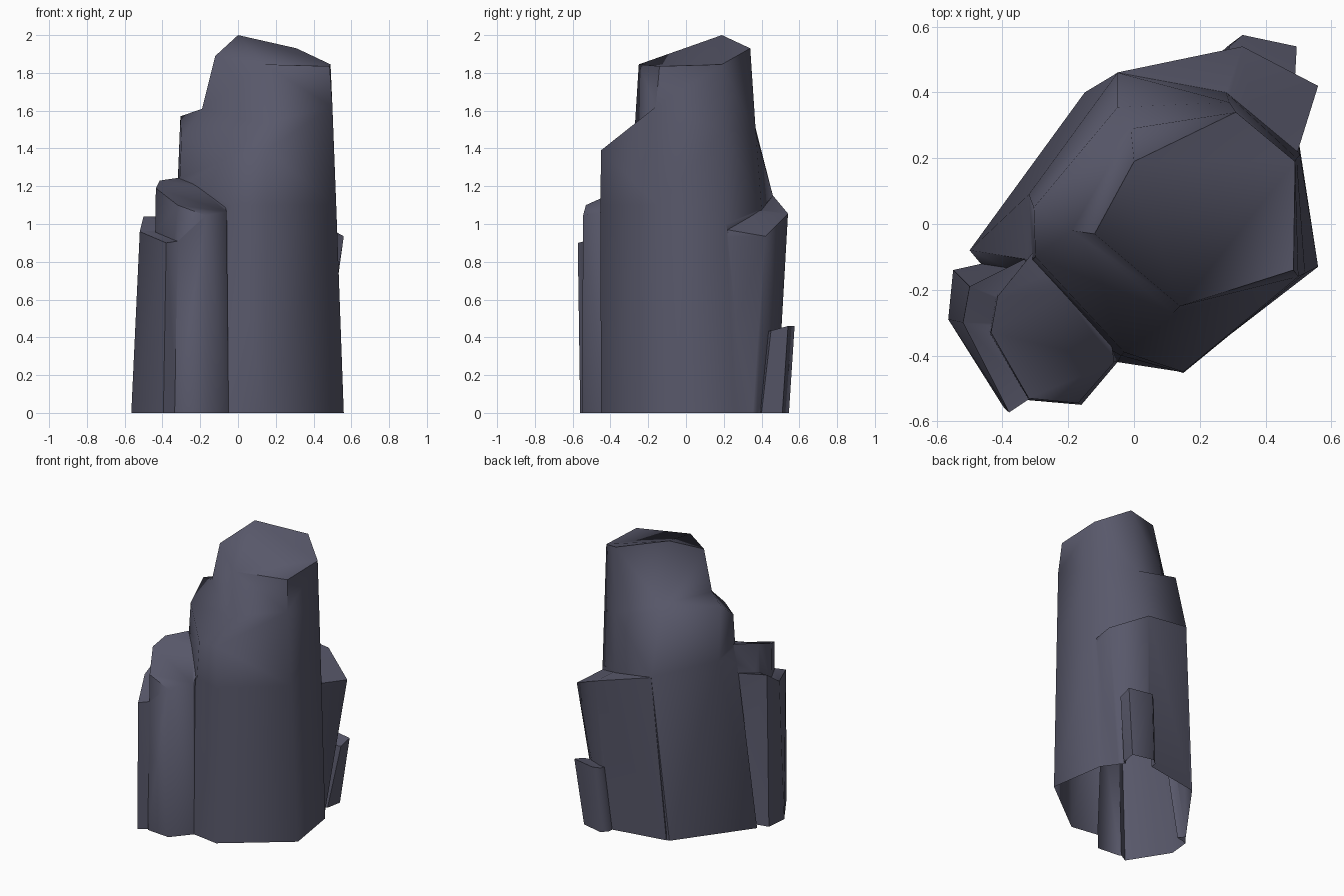
import bpy, bmesh, math

if "Cube" in bpy.data.objects:
    bpy.data.objects.remove(bpy.data.objects["Cube"])

stone = bpy.data.materials.new("slate_grey_stone")
stone.diffuse_color = (0.098, 0.098, 0.145, 1)
stone.use_nodes = True
stone.node_tree.nodes["Principled BSDF"].inputs["Base Color"].default_value = stone.diffuse_color


def loft(name, *rings):
    """Closed column through rings of equal count; coincident points merge."""
    bm = bmesh.new()
    loops = [[bm.verts.new(p if len(p) == 3 else (*p, 0)) for p in r] for r in rings]
    n = len(loops[0])
    for a, b in zip(loops, loops[1:]):
        for i in range(n):
            j = (i + 1) % n
            bm.faces.new((a[i], a[j], b[j], b[i]))
    bm.faces.new(loops[0][::-1])
    bm.faces.new(loops[-1])
    bmesh.ops.remove_doubles(bm, verts=bm.verts, dist=0.001)
    bmesh.ops.dissolve_degenerate(bm, dist=0.0005, edges=bm.edges)
    bmesh.ops.recalc_face_normals(bm, faces=bm.faces)
    bmesh.ops.triangulate(bm, faces=bm.faces)
    me = bpy.data.meshes.new(name)
    bm.to_mesh(me)
    bm.free()
    me.materials.append(stone)
    ob = bpy.data.objects.new(name, me)
    bpy.context.collection.objects.link(ob)
    return ob


# Main trunk: base, waist, stepped ledge, tall crown
rock = loft(
    "rock_pillar",
    [(.145, -.45), (.56, -.13), (.50, .26), (.38, .42),
     (-.15, .40), (-.50, -.08), (-.40, -.20), (-.05, -.42)],
    [(.15, -.453, 1.1), (.52, -.15, 1.1), (.505, .21, 1.0), (.28, .40, 1.08),
     (-.05, .46, 1.15), (-.32, .09, 1.2), (-.31, -.11, 1.2), (-.04, -.40, 1.1)],
    [(.15, -.45, 1.39), (.50, -.16, 1.62), (.495, .20, 1.5), (.29, .37, 1.48),
     (-.05, .355, 1.56), (-.305, .05, 1.57), (-.30, -.10, 1.45), (-.03, -.39, 1.355)],
    [(.12, -.27, 1.53), (.50, -.16, 1.62), (.495, .20, 1.5), (.29, .37, 1.48),
     (-.01, .29, 1.59), (-.19, -.02, 1.61), (-.19, -.02, 1.61), (.12, -.27, 1.53)],
    [(.14, -.25, 1.845), (.485, -.14, 1.835), (.49, .19, 1.845), (.31, .34, 1.93),
     (0, .19, 2.0), (-.12, -.03, 1.89), (-.12, -.03, 1.89), (.14, -.25, 1.845)])

# Front left column
front_column = loft(
    "front_column",
    [(-.16, -.55), (-.05, -.42), (-.10, -.15), (-.32, -.10),
     (-.43, -.22), (-.45, -.34), (-.33, -.535)],
    [(-.17, -.545, 1.045), (-.06, -.42, 1.065), (-.10, -.15, 1.2), (-.31, -.09, 1.245),
     (-.415, -.22, 1.23), (-.435, -.33, 1.19), (-.32, -.53, 1.10)])

# Outer left slab
left_slab = loft(
    "left_slab",
    [(-.395, -.56), (-.325, -.52), (-.25, -.30), (-.28, -.08), (-.55, -.14), (-.565, -.29)],
    [(-.38, -.573, .90), (-.315, -.53, .91), (-.25, -.30, .98), (-.28, -.08, 1.04),
     (-.50, -.19, 1.04), (-.52, -.30, .96)])

# Back shoulder leaning outward
back_shoulder = loft(
    "back_shoulder",
    [(.43, .36), (.30, .48), (-.13, .405), (-.10, .25), (.20, .20), (.40, .10)],
    [(.56, .42, .935), (.33, .54, 1.055), (-.05, .461, 1.15), (-.05, .30, 1.15),
     (.27, .30, 1.08), (.46, .10, .99)])

# Small shard at the back right
back_shard = loft(
    "back_shard",
    [(.44, .51), (.29, .545), (.25, .51), (.24, .36), (.42, .40)],
    [(.495, .54, .46), (.33, .575, .46), (.29, .54, .45), (.28, .40, .43), (.49, .45, .435)])

# Fuse everything into one shell
bpy.context.view_layer.objects.active = rock
for part in (front_column, left_slab, back_shoulder, back_shard):
    mod = rock.modifiers.new("join_" + part.name, 'BOOLEAN')
    mod.operation = 'UNION'
    mod.solver = 'EXACT'
    mod.object = part
    bpy.ops.object.modifier_apply(modifier=mod.name)
    bpy.data.objects.remove(part)

# Open underside
bm = bmesh.new()
bm.from_mesh(rock.data)
under = [f for f in bm.faces if all(v.co.z < 0.001 for v in f.verts)]
bmesh.ops.delete(bm, geom=under, context='FACES')
for f in bm.faces:
    f.material_index = 0
bm.to_mesh(rock.data)
bm.free()

rock.select_set(True)
bpy.ops.object.shade_smooth_by_angle(angle=math.radians(62))
